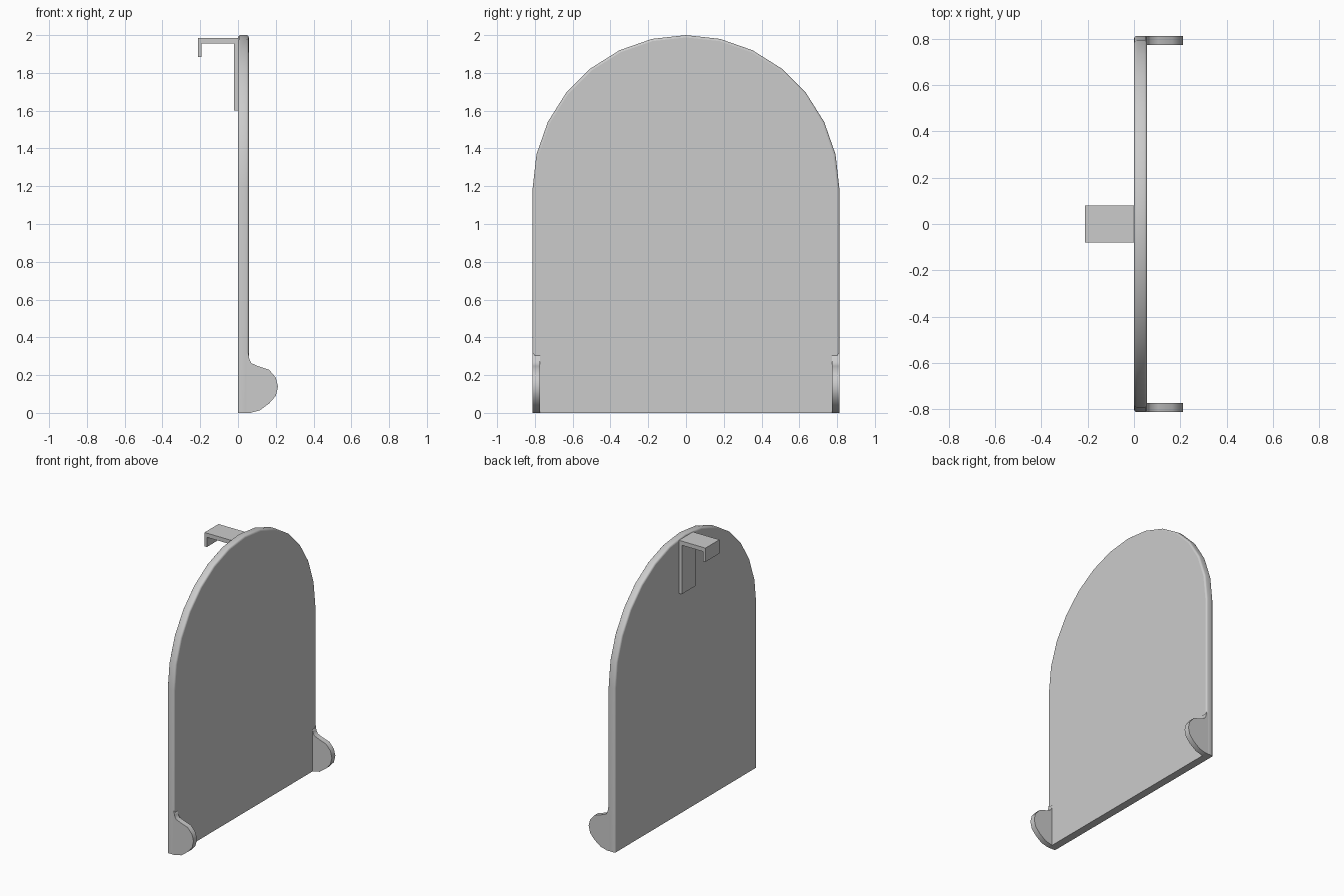
import bpy, bmesh, math
from mathutils import Vector

cube = bpy.data.objects.get("Cube")
if cube:
    bpy.data.objects.remove(cube)

grey = bpy.data.materials.new("light_grey")
grey.use_nodes = True
colour = (0.6, 0.6, 0.6, 1)
grey.diffuse_color = colour
for node in grey.node_tree.nodes:
    if node.type == 'BSDF_PRINCIPLED':
        node.inputs["Base Color"].default_value = colour


def prism(name, outline, offset, rim=0.0, smooth=False):
    """Extrude a flat outline; optionally round its rim and smooth its wall."""
    bm = bmesh.new()
    offset = Vector(offset)
    axis = offset.normalized()
    base = bm.faces.new([bm.verts.new(p) for p in outline])
    out = bmesh.ops.extrude_face_region(bm, geom=[base], use_keep_orig=True)
    moved = [v for v in out["geom"] if isinstance(v, bmesh.types.BMVert)]
    bmesh.ops.translate(bm, verts=moved, vec=offset)
    bmesh.ops.recalc_face_normals(bm, faces=bm.faces)
    if rim:
        # round both cap edges, leaving the straight bottom sharp
        edges = [e for e in bm.edges
                 if any(abs(f.normal.dot(axis)) > 0.99 for f in e.link_faces)
                 and max(v.co.z for v in e.verts) > 0.01]
        bmesh.ops.bevel(bm, geom=edges, offset=rim, segments=3,
                        profile=0.5, affect='EDGES')
    bm.normal_update()
    for f in bm.faces:
        cap = abs(f.normal.dot(axis)) > 0.99
        f.smooth = smooth and not cap and f.normal.z > -0.99
    mesh = bpy.data.meshes.new(name)
    bm.to_mesh(mesh)
    bm.free()
    mesh.materials.append(grey)
    obj = bpy.data.objects.new(name, mesh)
    bpy.context.collection.objects.link(obj)
    return obj


# Arched panel
R, THICK, RIM, STEPS = 0.812, 0.057, 0.012, 14
arch = [(0, R * math.cos(math.pi * i / STEPS), 2 - R + R * math.sin(math.pi * i / STEPS))
        for i in range(STEPS + 1)]
prism("arched_panel", [(0, R, 0)] + arch + [(0, -R, 0)], (THICK, 0, 0), RIM, True)

# Rounded lugs at the two lower corners
lug = [(0.045, 0), (0.065, 0), (0.115, 0.013), (0.165, 0.05), (0.2, 0.09),
       (0.212, 0.14), (0.2, 0.187), (0.165, 0.228), (0.105, 0.248),
       (0.071, 0.263), (0.06, 0.285), (0.055, 0.315), (0.045, 0.315)]
for side, label in ((1, "back"), (-1, "front")):
    prism(label + "_lug", [(x, side * R, z) for x, z in lug],
          (0, -side * 0.04, 0), 0, True)

# Bent strip hanger behind the panel
hook = [(0, 1.6), (0, 1.985), (-0.212, 1.985), (-0.212, 1.885),
        (-0.193, 1.885), (-0.193, 1.955), (-0.022, 1.955), (-0.022, 1.6)]
prism("hanger_hook", [(x, -0.08, z) for x, z in hook], (0, 0.16, 0))
